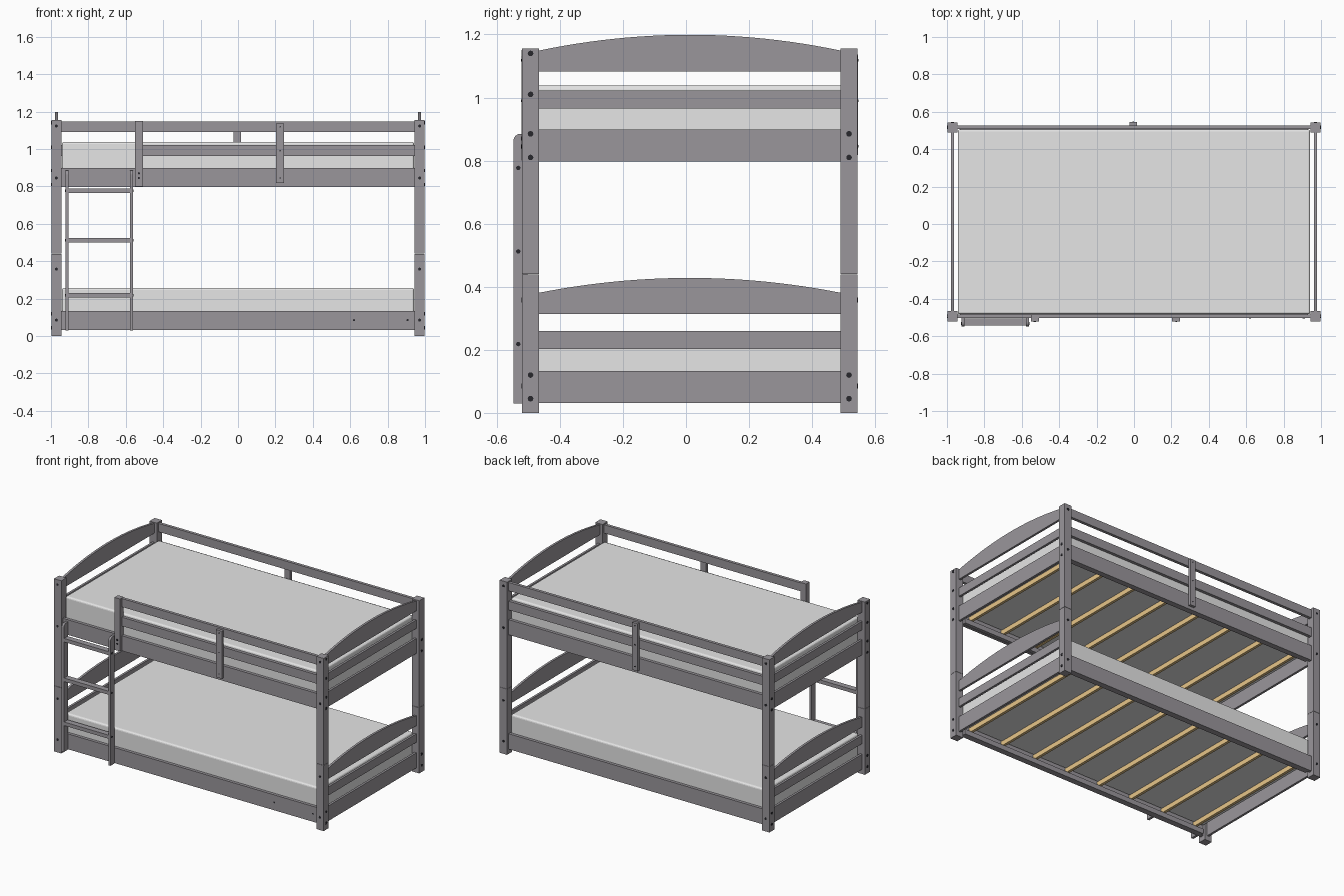
import bpy, bmesh, math
from mathutils import Matrix

if "Cube" in bpy.data.objects:
    bpy.data.objects.remove(bpy.data.objects["Cube"])


def material(name, rgb):
    m = bpy.data.materials.new(name)
    m.diffuse_color = (*rgb, 1.0)
    m.use_nodes = True
    m.node_tree.nodes["Principled BSDF"].inputs["Base Color"].default_value = m.diffuse_color
    return m


GREY = material("grey painted wood", (0.322, 0.307, 0.33))
CLOTH = material("light grey fabric", (0.79, 0.79, 0.79))
TAN = material("tan wood", (0.80, 0.56, 0.25))
DARK = material("dark metal", (0.02, 0.02, 0.025))


def finish(name, bm, mat):
    bmesh.ops.recalc_face_normals(bm, faces=bm.faces)
    mesh = bpy.data.meshes.new(name)
    bm.to_mesh(mesh)
    bm.free()
    mesh.materials.append(mat)
    ob = bpy.data.objects.new(name, mesh)
    bpy.context.collection.objects.link(ob)
    return ob


def box(name, x, y, z, mat=GREY, bevel=0.0, segments=1):
    """Box from (min, max) pairs along each axis."""
    bm = bmesh.new()
    bmesh.ops.create_cube(bm, size=1)
    for v in bm.verts:
        v.co = [lo + (c + 0.5) * (hi - lo) for c, (lo, hi) in zip(v.co, (x, y, z))]
    ob = finish(name, bm, mat)
    if bevel:
        mod = ob.modifiers.new("soft edge", 'BEVEL')
        mod.width, mod.segments = bevel, segments
    return ob


def extrude_x(name, profile, x0, x1, mat=GREY):
    """Extrude a (y, z) outline along x."""
    bm = bmesh.new()
    face = bm.faces.new([bm.verts.new((x0, y, z)) for y, z in profile])
    new = bmesh.ops.extrude_face_region(bm, geom=[face])["geom"]
    bmesh.ops.translate(bm, vec=(x1 - x0, 0, 0),
                        verts=[v for v in new if isinstance(v, bmesh.types.BMVert)])
    return finish(name, bm, mat)


def bolt(name, pos, axis, r=0.009):
    bm = bmesh.new()
    rot = Matrix.Rotation(math.pi / 2, 4, 'Y' if axis == 'x' else 'X')
    bmesh.ops.create_cone(bm, cap_ends=True, segments=12, radius1=r, radius2=r,
                          depth=0.004, matrix=Matrix.Translation(pos) @ rot)
    return finish(name, bm, DARK)


FRONT, BACK = -0.493, 0.517       # post centre lines in y
HALF = 0.027                      # half post depth
IN0, IN1 = FRONT + HALF, BACK - HALF

# corner posts, in two stacked halves
for sx in (-1, 1):
    xs = tuple(sorted((sx * 0.998, sx * 0.944)))
    for yc, side in ((FRONT, "front"), (BACK, "back")):
        ys = (yc - HALF, yc + HALF)
        box(side + "_lower_post", xs, ys, (0, 0.439))
        box(side + "_upper_post", xs, ys, (0.4405, 1.155))
        # bolts on the end and long faces
        heights = [0.885, 0.81, 0.12, 0.045]
        if side == "front":
            heights += [1.14, 1.01]
        for z in heights:
            bolt("end_bolt", (sx * 0.998, yc, z), 'x')
        yf = ys[0] if side == "front" else ys[1]
        for z in (1.123, 0.845, 0.358, 0.085):
            bolt("side_bolt", (sx * 0.971, yf, z), 'y', 0.008)

# end panels: arched board, slim rail and bed rail on both levels
for sx in (-1, 1):
    x0, x1 = sx * 0.97 - 0.0075, sx * 0.97 + 0.0075
    for level, bottom, end, peak in (("upper", 1.083, 1.149, 1.199),
                                     ("lower", 0.314, 0.381, 0.428)):
        n = 24
        mid, half = (IN0 + IN1) / 2, (IN1 - IN0) / 2
        outline = [(IN0, bottom), (IN1, bottom)]
        for i in range(n + 1):
            t = 1 - 2 * i / n
            outline.append((mid + half * t, end + (peak - end) * (1 - t * t)))
        extrude_x(level + "_arched_board", outline, x0, x1)
    for name, z in (("upper_end_rail", (0.965, 1.022)), ("upper_end_bed_rail", (0.797, 0.898)),
                    ("lower_end_rail", (0.203, 0.26)), ("lower_end_bed_rail", (0.032, 0.133))):
        box(name, (x0, x1), (IN0, IN1), z)

# long bed rails and guard rails
LONG = (-0.945, 0.945)
for yc, side in ((FRONT, "front"), (BACK, "back")):
    ys = (yc - 0.01, yc + 0.01)
    box(side + "_lower_bed_rail", LONG, ys, (0.032, 0.135))
    box(side + "_upper_bed_rail", LONG, ys, (0.797, 0.898))
    guard = (-0.53, 0.945) if side == "front" else LONG
    box(side + "_guard_top", guard, ys, (1.091, 1.147))
    box(side + "_guard_middle", guard, ys, (0.963, 1.022))

# guard uprights and their screws
f0, f1 = FRONT - 0.028, FRONT - 0.01
b0, b1 = BACK + 0.01, BACK + 0.028
box("guard_end_upright", (-0.55, -0.508), (f0, f1 + 0.02), (0.8, 1.15))
box("front_guard_upright", (0.203, 0.246), (f0, f1), (0.818, 1.136))
box("back_guard_upright", (-0.024, 0.017), (b0, b1), (0.818, 1.136))
for z in (0.845, 0.87):
    bolt("upright_screw", (-0.53, f0, z), 'y', 0.006)
for z in (0.845, 0.99, 1.118):
    bolt("upright_screw", (0.225, f0, z), 'y', 0.004)
    bolt("upright_screw", (-0.003, b1, z), 'y', 0.004)
for x in (0.62, 0.907):
    bolt("rail_screw", (x, FRONT - 0.009, 0.085), 'y', 0.006)

# mattresses on cross slats, which rest on cleats along the rails
for level, base, top in (("lower", 0.032, 0.258), ("upper", 0.799, 1.038)):
    z0 = base + 0.063
    box(level + "_mattress", (-0.942, 0.942), (FRONT + 0.0105, BACK - 0.0105), (z0, top),
        CLOTH, bevel=0.012, segments=3)
    for ys in ((FRONT + 0.01, FRONT + 0.03), (BACK - 0.03, BACK - 0.01)):
        box(level + "_cleat", (-0.93, 0.93), ys, (base, base + 0.033))
    for i in range(8):
        x = -0.875 + i * 0.25
        box(level + "_slat", (x - 0.009, x + 0.009), (FRONT + 0.011, BACK - 0.011),
            (z0 - 0.031, z0 + 0.001), TAN)

# ladder: two side rails with a rounded front top corner, three rungs
y0, y1 = -0.547, FRONT - 0.01
side_outline = [(y1, 0.03), (y1, 0.885)]
for i in range(7):
    a = math.pi / 2 * (1 + i / 6)
    side_outline.append((y0 + 0.022 + 0.022 * math.cos(a), 0.863 + 0.022 * math.sin(a)))
side_outline.append((y0, 0.03))
for x0, x1 in ((-0.922, -0.906), (-0.577, -0.561)):
    extrude_x("ladder_side", side_outline, x0, x1)
for z in (0.218, 0.512, 0.777):
    box("ladder_rung", (-0.907, -0.576), (y0 + 0.003, y1 - 0.002), (z - 0.012, z + 0.012))
    for x in (-0.922, -0.561):
        bolt("ladder_bolt", (x, -0.532, z), 'x', 0.007)
